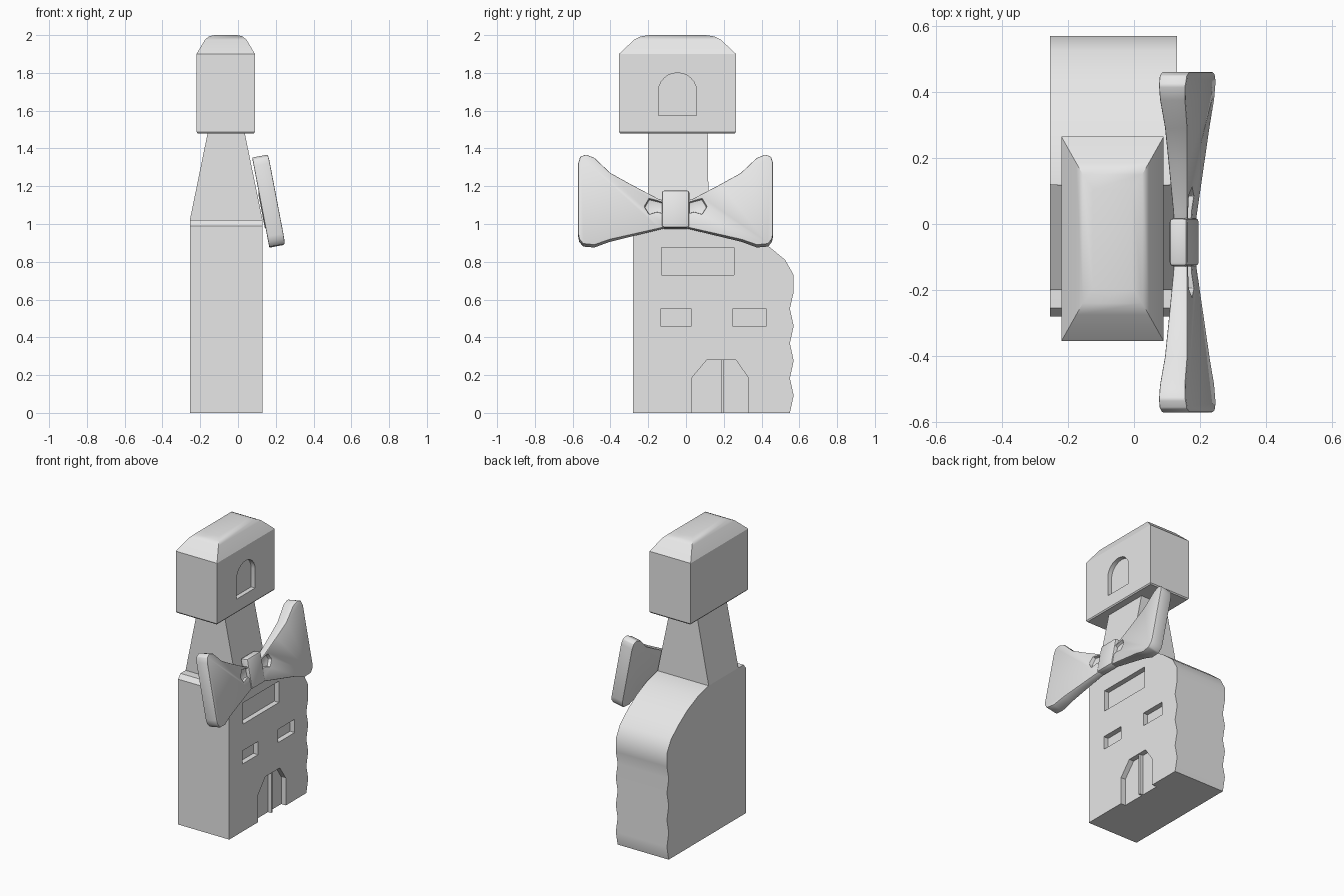
import bpy, bmesh, math
from mathutils import Matrix

if "Cube" in bpy.data.objects:
    bpy.data.objects.remove(bpy.data.objects["Cube"], do_unlink=True)

stone = bpy.data.materials.new("light_grey")
stone.use_nodes = True
stone.diffuse_color = (0.8, 0.8, 0.8, 1)
stone.node_tree.nodes["Principled BSDF"].inputs["Base Color"].default_value = (0.8, 0.8, 0.8, 1)


def loft(name, rings):
    """Solid through a series of rings with equal point counts."""
    bm = bmesh.new()
    loops = [[bm.verts.new(p) for p in ring] for ring in rings]
    n = len(loops[0])
    for a, b in zip(loops, loops[1:]):
        for i in range(n):
            j = (i + 1) % n
            bm.faces.new((a[i], a[j], b[j], b[i]))
    bm.faces.new(loops[0][::-1])
    bm.faces.new(loops[-1])
    bmesh.ops.recalc_face_normals(bm, faces=bm.faces)
    mesh = bpy.data.meshes.new(name)
    bm.to_mesh(mesh)
    bm.free()
    mesh.materials.append(stone)
    obj = bpy.data.objects.new(name, mesh)
    bpy.context.collection.objects.link(obj)
    return obj


def prism(name, outline, back, front):
    """Extrude a (y, z) outline along x."""
    return loft(name, [[(x, y, z) for y, z in outline] for x in (back, front)])


def rect(y0, y1, z0, z1):
    return [(y0, z0), (y1, z0), (y1, z1), (y0, z1)]


def level(x0, x1, y0, y1, z):
    return [(x0, y0, z), (x1, y0, z), (x1, y1, z), (x0, y1, z)]


def finish(obj, cutters=(), bevel=0.0):
    """Carve the recesses, soften the edges and bake the result."""
    for cutter in cutters:
        cutter.hide_render = True
        mod = obj.modifiers.new("recess", 'BOOLEAN')
        mod.operation, mod.solver, mod.object = 'DIFFERENCE', 'EXACT', cutter
    if bevel:
        mod = obj.modifiers.new("soft_edge", 'BEVEL')
        mod.width, mod.segments = bevel, 2
        mod.limit_method, mod.angle_limit = 'ANGLE', math.radians(40)
    bpy.context.view_layer.update()
    graph = bpy.context.evaluated_depsgraph_get()
    mesh = bpy.data.meshes.new_from_object(obj.evaluated_get(graph))
    obj.modifiers.clear()
    obj.data = mesh
    for cutter in cutters:
        bpy.data.objects.remove(cutter, do_unlink=True)
    bpy.ops.object.select_all(action='DESELECT')
    obj.select_set(True)
    bpy.context.view_layer.objects.active = obj
    bpy.ops.object.shade_smooth_by_angle(angle=math.radians(30))


# Body: wavy back edge and rounded shoulder, with panel, windows and doorway
BACK, FRONT = -0.255, 0.13
waves = [(0.57 if i % 2 else 0.55, 0.092 * i) for i in range(7)]
shoulder = [(0.57, 0.64), (0.57, 0.73), (0.525, 0.81), (0.44, 0.88), (0.35, 0.94),
            (0.24, 0.99), (0.12, 1.02), (-0.255, 1.02), (-0.28, 0.99)]
body = prism("body", [(-0.28, 0)] + waves + shoulder, BACK, FRONT)
door = [(0.03, -0.1), (0.33, -0.1), (0.33, 0.185), (0.265, 0.28), (0.11, 0.28), (0.03, 0.185)]
recesses = [rect(-0.13, 0.255, 0.73, 0.875), rect(-0.135, 0.03, 0.46, 0.55),
            rect(0.245, 0.425, 0.46, 0.55), door]
finish(body, [prism("cutter", r, FRONT - 0.035, FRONT + 0.1) for r in recesses])
finish(prism("door_post", rect(0.187, 0.2, 0, 0.28), FRONT - 0.05, FRONT - 0.01))

# Tapered neck
finish(loft("neck", [level(BACK, FRONT, -0.2, 0.12, 1.02),
                     level(-0.16, 0.035, -0.2, 0.115, 1.485)]))

# Head with sloping crown and an arched niche
crown = [(1.48, 0.006, 0.006), (1.488, 0, 0), (1.9, 0, 0),
         (1.975, 0.045, 0.08), (1.993, 0.065, 0.115), (2.0, 0.095, 0.16)]
head = loft("head", [level(-0.22 + dx, 0.09 - dx, -0.355 + dy, 0.265 - dy, z)
                     for z, dx, dy in crown])
arch = [(-0.045 + 0.1 * math.cos(t), 1.705 + 0.095 * math.sin(t))
        for t in (math.pi * i / 12 for i in range(13))]
niche = prism("cutter", [(-0.145, 1.575), (0.055, 1.575)] + arch, 0.06, 0.2)
finish(head, [niche])

# Tilted bow, modelled around its knot
tilt = Matrix.Translation((0.15, -0.055, 1.075)) @ Matrix.Rotation(math.radians(-10.8), 4, 'Y')
wing = [(0.03, -0.09), (0.09, -0.105), (0.35, -0.17), (0.43, -0.2), (0.49, -0.195),
        (0.51, -0.17), (0.516, -0.14), (0.516, 0.24), (0.505, 0.275), (0.475, 0.287),
        (0.43, 0.27), (0.345, 0.19), (0.235, 0.13), (0.09, 0.055), (0.03, 0.04)]
fold = [(0.05, -0.025), (0.1, -0.015), (0.14, -0.028), (0.165, 0.012),
        (0.14, 0.055), (0.1, 0.045), (0.05, 0.03)]
for side, label in ((1, "back"), (-1, "front")):
    rings = [[(-0.022, side * y, z) for y, z in wing],
             [(0.014 + 0.1 * y, side * y, z) for y, z in wing]]
    part = loft(label + "_bow_wing", rings)
    cut = prism("cutter", [(side * y, z) for y, z in fold], 0.004, 0.1)
    part.matrix_world = cut.matrix_world = tilt
    finish(part, [cut], 0.006)

knot = prism("bow_knot", rect(-0.073, 0.073, -0.1, 0.1), -0.026, 0.03)
knot.matrix_world = tilt
finish(knot, bevel=0.012)
